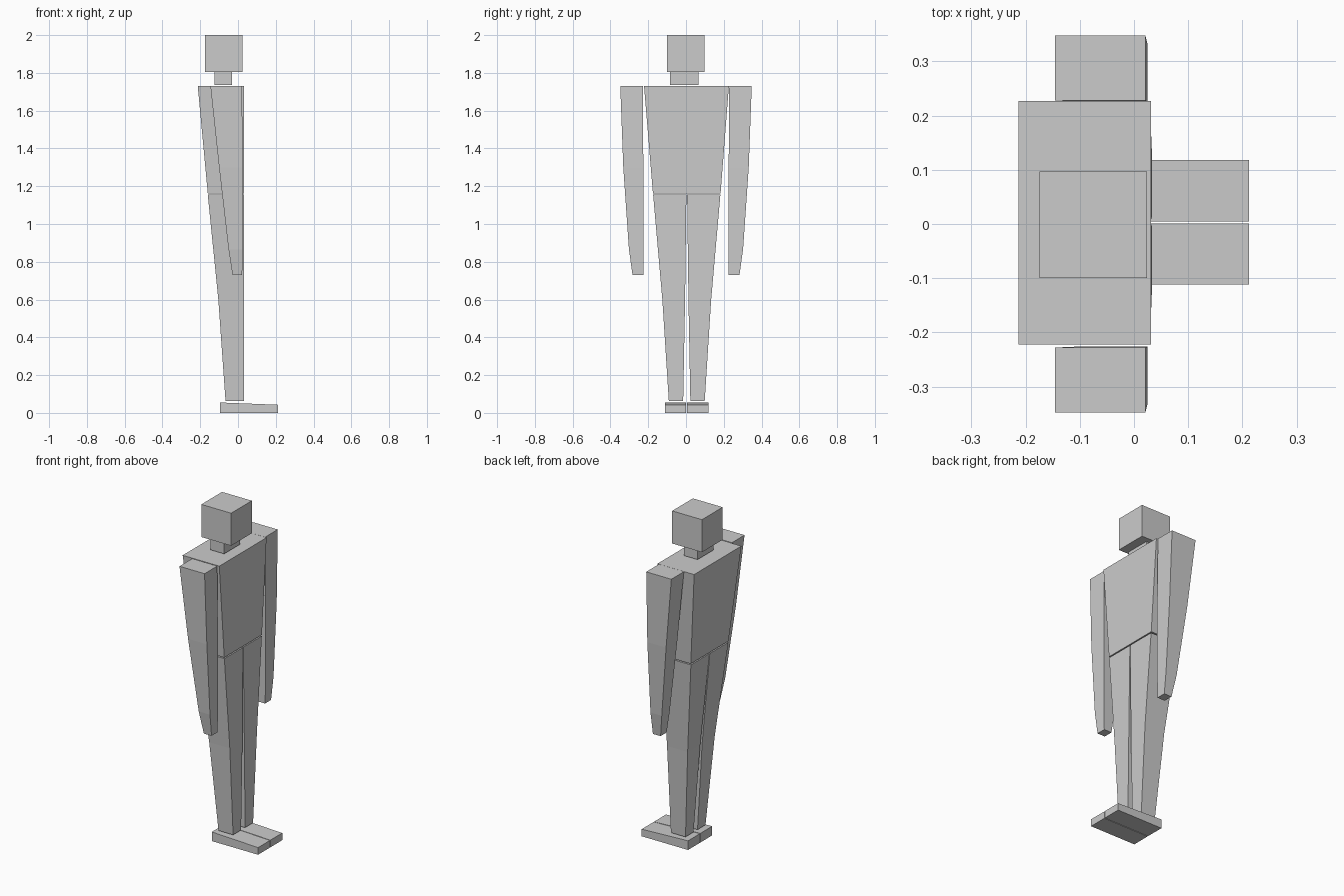
import bpy, bmesh

if "Cube" in bpy.data.objects:
    bpy.data.objects.remove(bpy.data.objects["Cube"])


def block(name, bottom, top):
    """Tapered box; each end is (z, x0, x1, y0, y1)."""
    bm = bmesh.new()
    rings = []
    for z, x0, x1, y0, y1 in (bottom, top):
        rings.append([bm.verts.new((x, y, z)) for x, y in
                      ((x0, y0), (x1, y0), (x1, y1), (x0, y1))])
    low, high = rings
    bm.faces.new(low)
    bm.faces.new(high)
    for i in range(4):
        j = (i + 1) % 4
        bm.faces.new((low[i], low[j], high[j], high[i]))
    bmesh.ops.recalc_face_normals(bm, faces=bm.faces[:])
    mesh = bpy.data.meshes.new(name)
    bm.to_mesh(mesh)
    bm.free()
    obj = bpy.data.objects.new(name, mesh)
    bpy.context.collection.objects.link(obj)
    return obj


def pair(name, bottom, top, centre=0.0):
    """The same block on both sides of y = centre; y is given outward."""
    for side, s in (("left", 1), ("right", -1)):
        ends = [(z, x0, x1, centre + s * y0, centre + s * y1)
                for z, x0, x1, y0, y1 in (bottom, top)]
        block(f"{side}_{name}", *ends)


# Head, neck and torso
block("head", (1.804, -0.174, 0.024, -0.1, 0.097), (2.0, -0.174, 0.024, -0.1, 0.097))
block("neck", (1.735, -0.124, -0.032, -0.086, 0.067), (1.804, -0.124, -0.032, -0.086, 0.067))
block("torso", (1.162, -0.16, 0.031, -0.175, 0.183), (1.73, -0.213, 0.031, -0.222, 0.227))

# Arms
shoulder = (1.73, -0.146, 0.021, 0.228, 0.348)
elbow = (1.30, -0.1, 0.025, 0.226, 0.332)
wrist = (0.865, -0.05, 0.025, 0.226, 0.302)
fingertip = (0.73, -0.029, 0.022, 0.226, 0.283)
pair("upper_arm", elbow, shoulder)
pair("forearm", wrist, elbow)
pair("hand", fingertip, wrist)

# Legs
hip = (1.155, -0.16, 0.031, 0.002, 0.178)
knee = (0.597, -0.104, 0.033, 0.009, 0.129)
ankle = (0.063, -0.066, 0.031, 0.019, 0.095)
pair("thigh", knee, hip, 0.004)
pair("shin", ankle, knee, 0.004)

# Feet: tops slope down toward the toes
pair("foot", (0.0, -0.096, 0.212, 0.002, 0.115), (0.055, -0.096, 0.212, 0.002, 0.115), 0.003)
for side in ("left", "right"):
    for v in bpy.data.objects[f"{side}_foot"].data.vertices:
        if v.co.z > 0.01 and v.co.x > 0:
            v.co.z = 0.043
